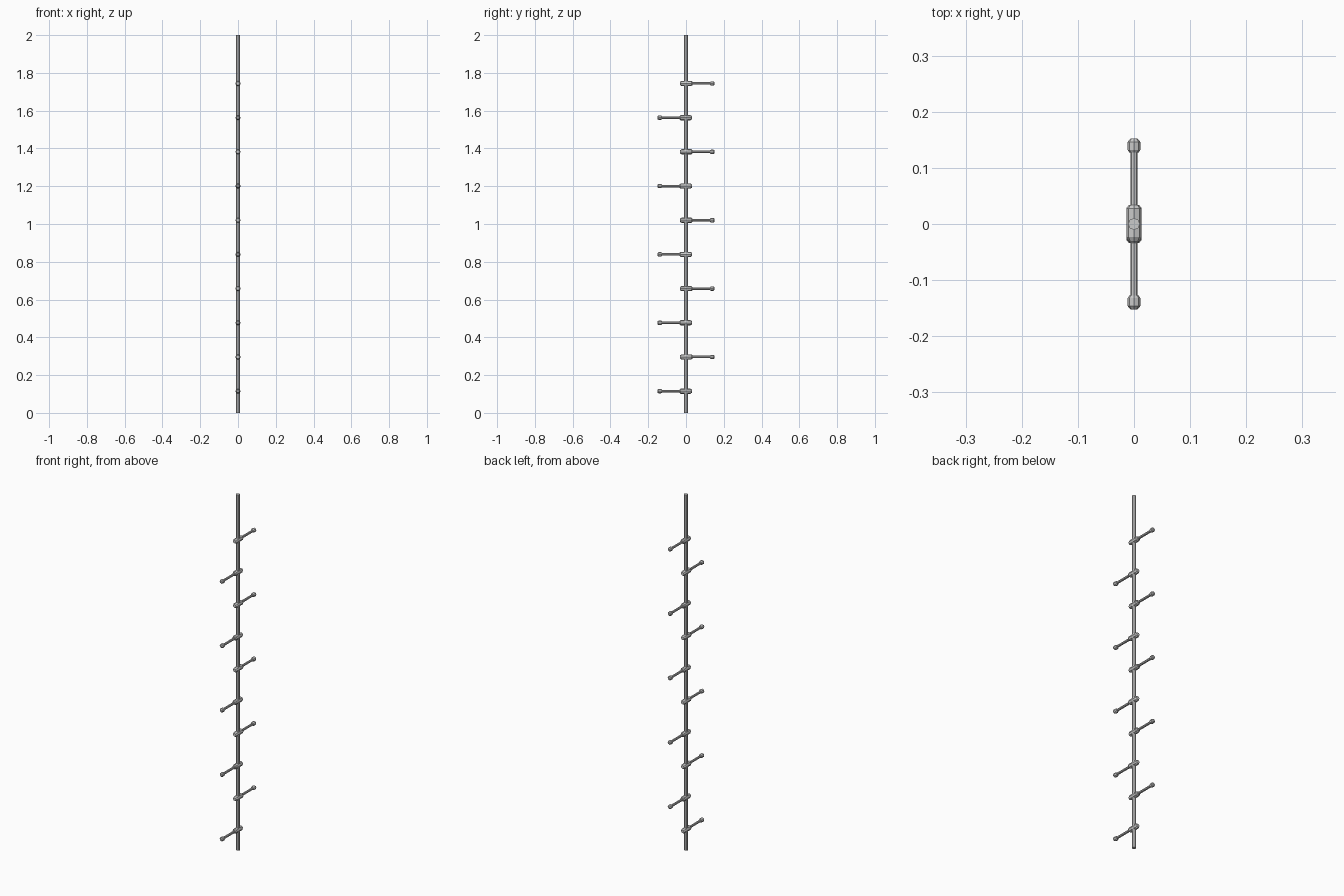
import bpy, bmesh
from math import cos, sin, pi

if "Cube" in bpy.data.objects:
    bpy.data.objects.remove(bpy.data.objects["Cube"])


def lathe(name, profile, sides, place):
    """Capped faceted tube from (distance along axis, radius) pairs."""
    bm = bmesh.new()
    rings = [[bm.verts.new(place(r * cos(2 * pi * k / sides), r * sin(2 * pi * k / sides), d))
              for k in range(sides)] for d, r in profile]
    for a, b in zip(rings, rings[1:]):
        for k in range(sides):
            n = (k + 1) % sides
            bm.faces.new((a[k], a[n], b[n], b[k]))
    bm.faces.new(rings[0])
    bm.faces.new(rings[-1])
    bmesh.ops.recalc_face_normals(bm, faces=bm.faces)
    mesh = bpy.data.meshes.new(name)
    bm.to_mesh(mesh)
    bm.free()
    obj = bpy.data.objects.new(name, mesh)
    bpy.context.collection.objects.link(obj)
    return obj


# Upright pole
lathe("pole", [(0, 0.0105), (2, 0.0105)], 8, lambda u, v, d: (u, v, d))

# Alternating pegs: collar around the pole, thin rod, knob at the end
parts = {
    "collar": [(-0.031, 0.009), (-0.023, 0.0138), (0.028, 0.0138), (0.034, 0.009)],
    "rod": [(0.02, 0.0065), (0.14, 0.0065)],
    "knob": [(0.127, 0.008), (0.132, 0.0115), (0.146, 0.0115), (0.152, 0.0065)],
}
for i in range(10):
    side = 1 if i % 2 else -1
    z = 0.115 + 0.181 * i
    for part, profile in parts.items():
        lathe(f"{part}_{i + 1}", profile, 8,
              lambda u, v, d: (u, side * d, z + v))
